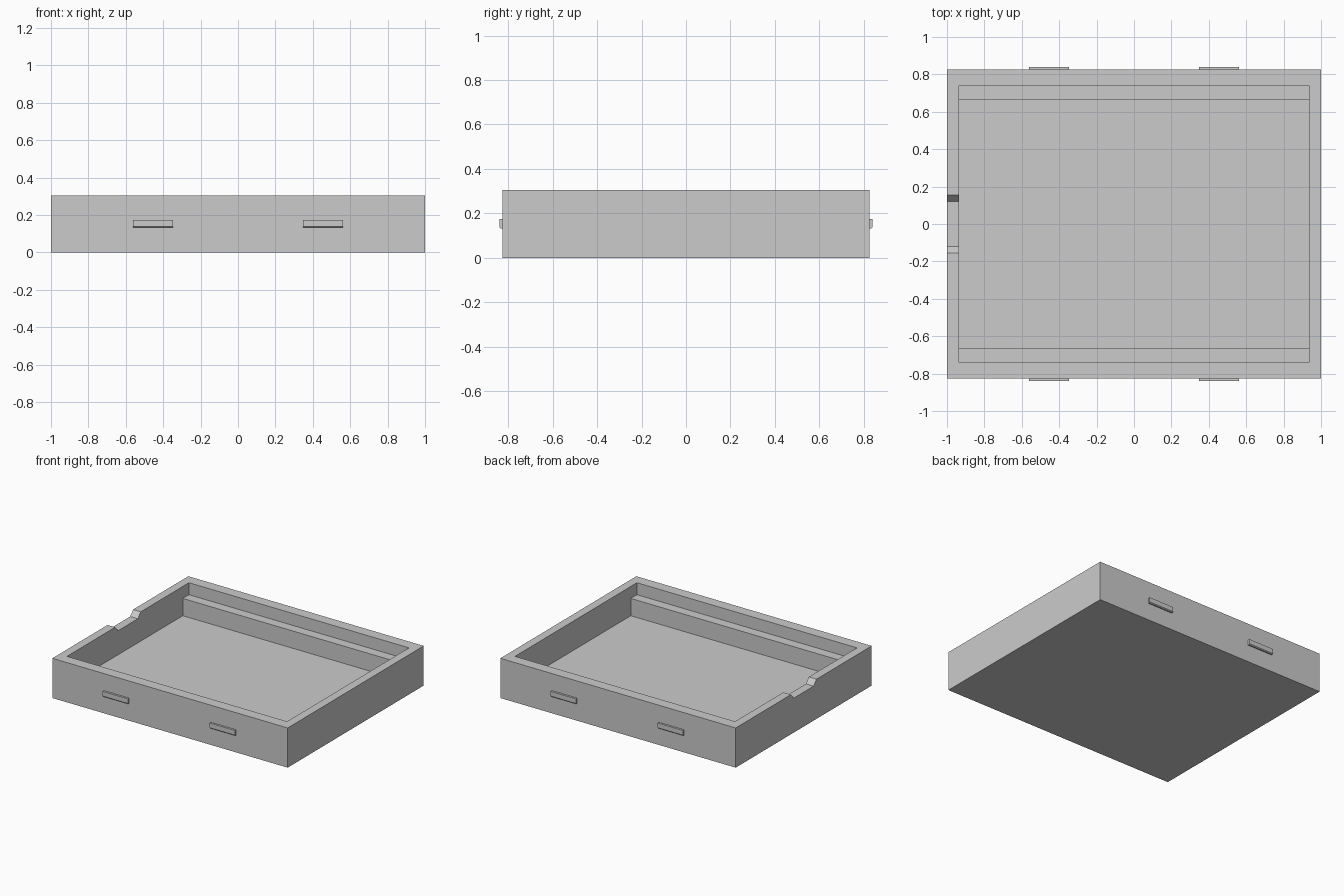
import bpy
import bmesh

cube = bpy.data.objects.get("Cube")
if cube:
    bpy.data.objects.remove(cube, do_unlink=True)

grey = bpy.data.materials.new("plain grey")
grey.use_nodes = True
COLOUR = (0.6, 0.6, 0.6, 1)
grey.diffuse_color = COLOUR
grey.node_tree.nodes["Principled BSDF"].inputs["Base Color"].default_value = COLOUR


def prism(name, profile, x0, x1):
    """Extrude a (y, z) outline along x."""
    bm = bmesh.new()
    face = bm.faces.new([bm.verts.new((x0, y, z)) for y, z in profile])
    out = bmesh.ops.extrude_face_region(bm, geom=[face])
    moved = [v for v in out["geom"] if isinstance(v, bmesh.types.BMVert)]
    bmesh.ops.translate(bm, verts=moved, vec=(x1 - x0, 0, 0))
    bmesh.ops.recalc_face_normals(bm, faces=bm.faces)
    mesh = bpy.data.meshes.new(name)
    bm.to_mesh(mesh)
    bm.free()
    mesh.materials.append(grey)
    obj = bpy.data.objects.new(name, mesh)
    bpy.context.collection.objects.link(obj)
    return obj


def mirrored(half):
    """Complete a right-hand outline symmetrically about y = 0."""
    return half + [(-y, z) for y, z in reversed(half)]


HALF_Y, TOP = 0.825, 0.305
FLOOR, LEDGE = 0.08, 0.213

# Tray body
tray = prism("tray", mirrored([(HALF_Y, 0), (HALF_Y, TOP)]), -1, 1)

# Stepped interior, leaving a ledge along the front and back walls
cavity = prism("cavity_cutter", mirrored(
    [(0.665, FLOOR), (0.665, LEDGE), (0.74, LEDGE), (0.74, TOP + 0.1)]), -0.935, 0.935)

# Finger notch with sloping ends in the right wall
notch = prism("notch_cutter", mirrored(
    [(0.12, TOP - 0.04), (0.155, TOP), (0.155, TOP + 0.05)]), -1.05, -0.9)

for cutter in (cavity, notch):
    cut = tray.modifiers.new(cutter.name, 'BOOLEAN')
    cut.operation = 'DIFFERENCE'
    cut.solver = 'EXACT'
    cut.object = cutter

# Apply the cuts and drop the cutters
bpy.context.view_layer.update()
cut_mesh = bpy.data.meshes.new_from_object(
    tray.evaluated_get(bpy.context.evaluated_depsgraph_get()))
tray.modifiers.clear()
tray.data = cut_mesh
for cutter in (cavity, notch):
    bpy.data.objects.remove(cutter, do_unlink=True)

# Catch tabs on the front and back, chamfered underneath
for side, s in (("front", -1), ("back", 1)):
    for hand, x in (("right", -0.455), ("left", 0.455)):
        outline = [(HALF_Y - 0.01, 0.132), (0.834, 0.132), (0.84, 0.138),
                   (0.84, 0.174), (HALF_Y - 0.01, 0.174)]
        prism(f"{side}_{hand}_tab", [(s * y, z) for y, z in outline], x - 0.107, x + 0.107)
